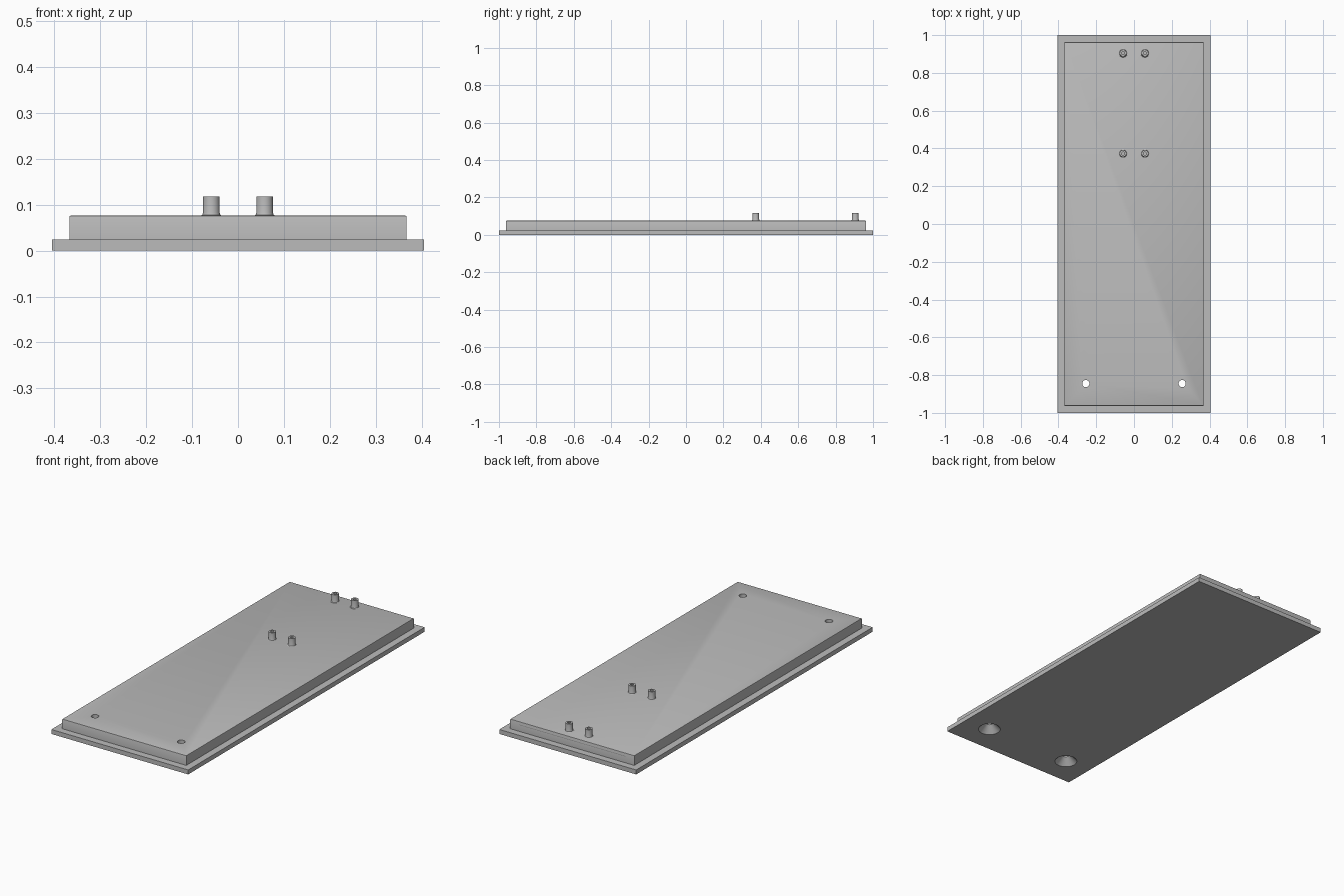
import bpy, bmesh, math
from mathutils import Matrix

if "Cube" in bpy.data.objects:
    bpy.data.objects.remove(bpy.data.objects["Cube"])

grey = bpy.data.materials.new("plain grey")
grey.use_nodes = True
colour = (0.5, 0.5, 0.5, 1)
grey.diffuse_color = colour
grey.node_tree.nodes["Principled BSDF"].inputs["Base Color"].default_value = colour


def make(name, bm):
    bmesh.ops.recalc_face_normals(bm, faces=bm.faces)
    mesh = bpy.data.meshes.new(name)
    bm.to_mesh(mesh)
    bm.free()
    mesh.materials.append(grey)
    obj = bpy.data.objects.new(name, mesh)
    bpy.context.collection.objects.link(obj)
    return obj


def smooth(obj):
    bpy.ops.object.select_all(action='DESELECT')
    obj.select_set(True)
    bpy.context.view_layer.objects.active = obj
    bpy.ops.object.shade_smooth_by_angle(angle=math.radians(35))


def lathe(name, profile, x, y, sides=32):
    """Spin an (r, z) profile about a vertical axis at x, y."""
    bm = bmesh.new()
    verts = [bm.verts.new((r, 0, z)) for r, z in profile]
    edges = [bm.edges.new(pair) for pair in zip(verts, verts[1:])]
    bmesh.ops.spin(bm, geom=verts + edges, axis=(0, 0, 1), cent=(0, 0, 0),
                   steps=sides, angle=math.tau)
    bmesh.ops.remove_doubles(bm, verts=bm.verts, dist=1e-5)
    bmesh.ops.translate(bm, verts=bm.verts, vec=(x, y, 0))
    return make(name, bm)


# Flanged base with a raised block on top
FLANGE, TOP = 0.024, 0.076
bm = bmesh.new()
bmesh.ops.create_cube(bm, size=1, matrix=Matrix.Translation((0, 0, FLANGE / 2))
                      @ Matrix.Diagonal((0.81, 2, FLANGE, 1)))
top = max(bm.faces, key=lambda f: f.calc_center_median().z)
bmesh.ops.inset_region(bm, faces=[top], thickness=0.053)
raised = bmesh.ops.extrude_face_region(bm, geom=[top])["geom"]
bmesh.ops.translate(bm, verts=[v for v in raised if isinstance(v, bmesh.types.BMVert)],
                    vec=(0, 0, TOP - FLANGE))
bmesh.ops.delete(bm, geom=[top], context='FACES')
rim = [e for e in bm.edges if all(v.co.z > TOP - 0.001 for v in e.verts)]
bmesh.ops.bevel(bm, geom=rim, offset=0.003, segments=2, profile=0.5, affect='EDGES')
base = make("stepped_plate", bm)

# Countersunk screw holes near the front, widening downwards
for x in (-0.255, 0.255):
    cutter = lathe("hole_cutter", [(0, -0.01), (0.056, -0.01), (0.056, 0),
                                   (0.019, 0.037), (0.019, 0.1), (0, 0.1)], x, -0.845)
    cutter.hide_render = True
    mod = base.modifiers.new("hole", 'BOOLEAN')
    mod.operation, mod.solver, mod.object = 'DIFFERENCE', 'EXACT', cutter
    bpy.context.view_layer.objects.active = base
    bpy.ops.object.modifier_apply(modifier=mod.name)
    bpy.data.objects.remove(cutter)
smooth(base)

# Four hollow pegs with a small fillet at the foot
peg = [(0.023, TOP), (0.0195, 0.078), (0.018, 0.083), (0.018, 0.118),
       (0.008, 0.118), (0.008, 0.08), (0, 0.08)]
for row, y in (("back", 0.905), ("middle", 0.373)):
    for side, x in (("right", -0.058), ("left", 0.058)):
        smooth(lathe(f"{row}_{side}_peg", peg, x, y))

# Rounded locking ridge along the back wall
bm = bmesh.new()
bmesh.ops.create_cone(bm, cap_ends=True, segments=24, radius1=0.012, radius2=0.012,
                      depth=0.63, matrix=Matrix.Translation((0, 0.951, 0.061))
                      @ Matrix.Rotation(math.pi / 2, 4, 'Y'))
smooth(make("back_ridge", bm))
